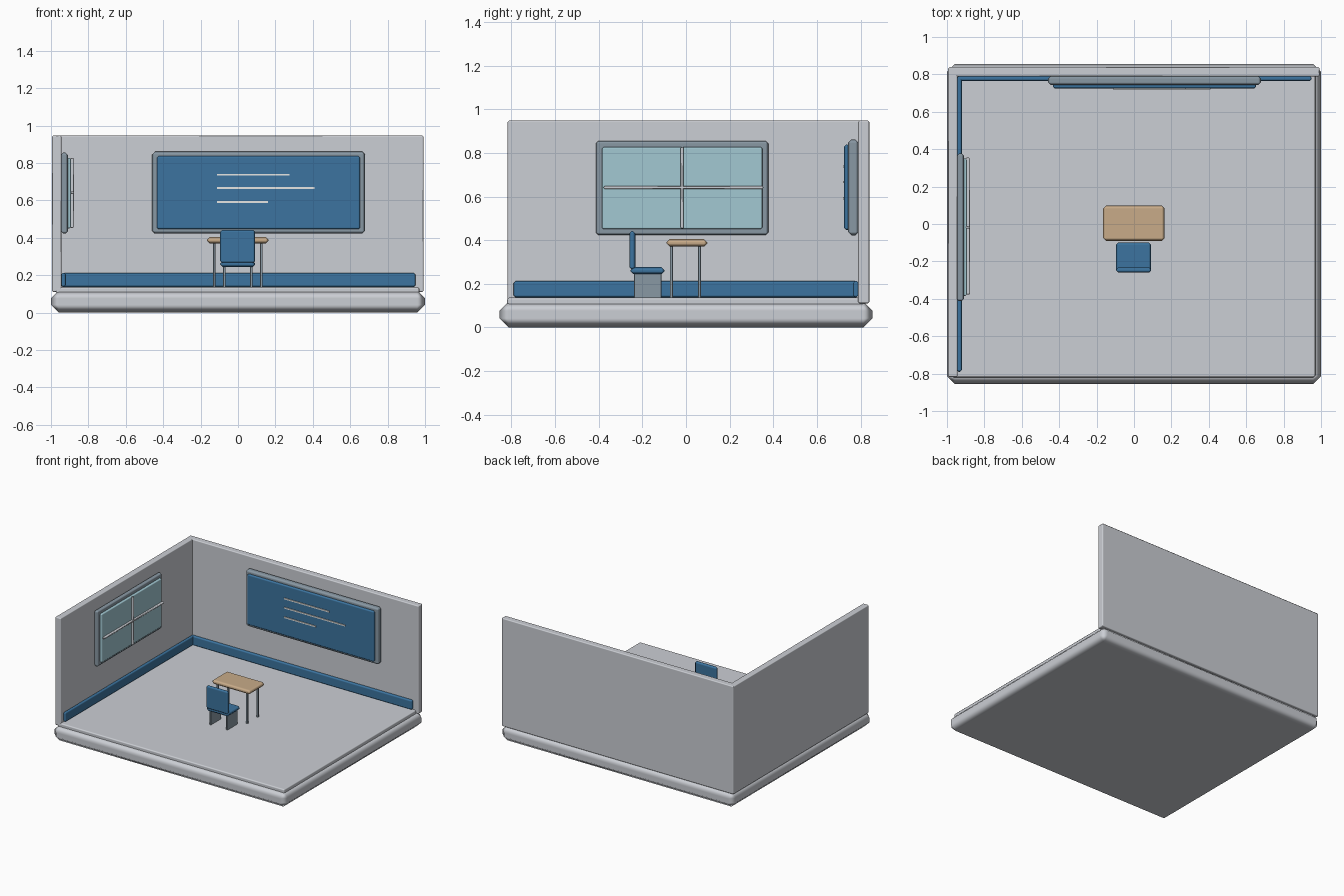
import bpy, bmesh

if "Cube" in bpy.data.objects:
    bpy.data.objects.remove(bpy.data.objects["Cube"])


def material(name, rgb):
    m = bpy.data.materials.new(name)
    m.diffuse_color = (*rgb, 1)
    m.use_nodes = True
    m.node_tree.nodes["Principled BSDF"].inputs["Base Color"].default_value = m.diffuse_color
    return m


GREY = material("light grey", (0.60, 0.62, 0.66))
BLUE = material("blue", (0.045, 0.175, 0.35))
STEEL = material("steel grey", (0.25, 0.315, 0.37))
GLASS = material("window glass", (0.36, 0.58, 0.65))
WOOD = material("light wood", (0.58, 0.41, 0.25))
WHITE = material("chalk white", (0.82, 0.82, 0.80))


def box(name, x, y, z, mat, bevel=0.0):
    """Box between (min, max) pairs, with an optional soft chamfer."""
    spans = (x, y, z)
    size = [b - a for a, b in spans]
    mid = [(a + b) / 2 for a, b in spans]
    bm = bmesh.new()
    bmesh.ops.create_cube(bm, size=1)
    bmesh.ops.scale(bm, vec=size, verts=bm.verts)
    for f in bm.faces:
        f.smooth = bevel > 0
    mesh = bpy.data.meshes.new(name)
    bm.to_mesh(mesh)
    bm.free()
    mesh.materials.append(mat)
    ob = bpy.data.objects.new(name, mesh)
    ob.location = mid
    bpy.context.collection.objects.link(ob)
    if bevel:
        mod = ob.modifiers.new("chamfer", "BEVEL")
        mod.width = min(bevel, 0.45 * min(size))
        mod.segments = 1
        mod.harden_normals = True
    return ob


def around(c, half):
    return (c - half, c + half)


# Room shell
box("base", (-1, 1), (-0.855, 0.855), (0, 0.118), GREY, 0.042)
box("floor", (-0.975, 0.97), (-0.82, 0.82), (0.10, 0.137), GREY, 0.01)
box("back_wall", (-0.993, 0.993), (0.788, 0.84), (0.11, 0.948), GREY, 0.008)
box("left_wall", (-0.995, -0.943), (-0.818, 0.838), (0.11, 0.948), GREY, 0.008)

# Skirting strips
box("back_skirting", (-0.945, 0.95), (0.765, 0.792), (0.138, 0.213), BLUE, 0.01)
box("left_skirting", (-0.947, -0.92), (-0.79, 0.785), (0.138, 0.213), BLUE, 0.01)

# Board on the back wall
box("board_frame", (-0.46, 0.68), (0.742, 0.792), (0.422, 0.861), STEEL, 0.016)
box("board_panel", (-0.434, 0.653), (0.725, 0.75), (0.446, 0.838), BLUE, 0.01)
for i, (end, z) in enumerate([(0.275, 0.737), (0.41, 0.666), (0.16, 0.592)]):
    box(f"chalk_line_{i + 1}", (-0.112, end), (0.719, 0.727), around(z, 0.005), WHITE)

# Window on the left wall
box("window_frame", (-0.947, -0.91), (-0.413, 0.377), (0.423, 0.855), STEEL, 0.012)
box("window_glass", (-0.92, -0.893), (-0.385, 0.35), (0.45, 0.827), GLASS, 0.008)
box("window_upright", (-0.9, -0.877), around(-0.018, 0.007), (0.453, 0.827), GREY, 0.005)
box("window_crossbar", (-0.9, -0.877), (-0.378, 0.355), around(0.641, 0.007), GREY, 0.005)

# Desk
box("desk_top", (-0.166, 0.164), (-0.09, 0.098), (0.37, 0.405), WOOD, 0.016)
for x in (-0.127, 0.125):
    for y in (-0.067, 0.062):
        box("desk_leg", around(x, 0.007), around(y, 0.007), (0.13, 0.385), STEEL, 0.003)

# Chair
box("chair_seat", (-0.096, 0.092), (-0.255, -0.098), (0.244, 0.276), BLUE, 0.014)
box("chair_back", (-0.096, 0.092), (-0.26, -0.232), (0.265, 0.443), BLUE, 0.012)
for x in (-0.073, 0.071):
    box("chair_side_leg", around(x, 0.007), (-0.238, -0.112), (0.13, 0.26), STEEL, 0.003)
